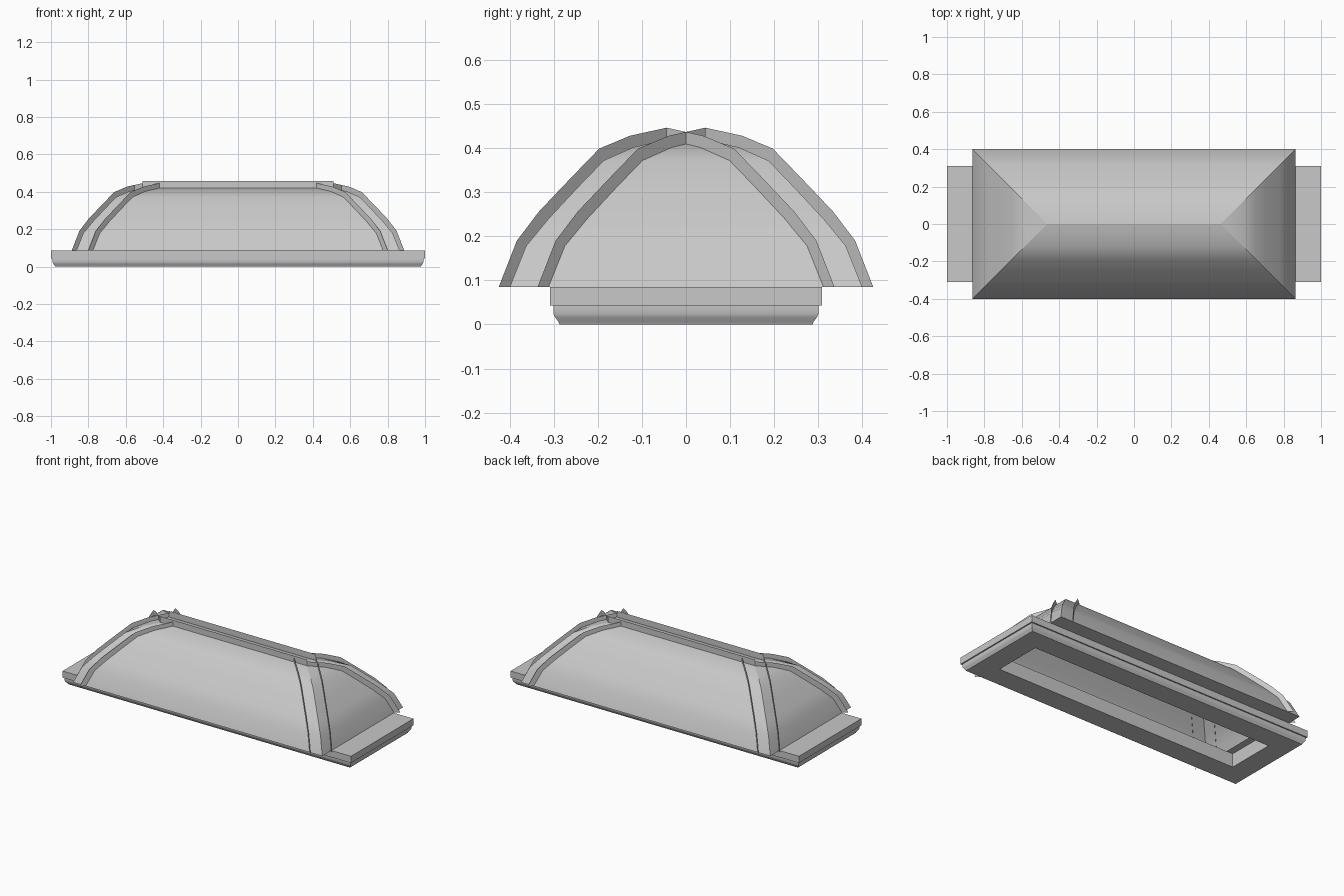
import bpy, bmesh

cube = bpy.data.objects.get("Cube")
if cube:
    bpy.data.objects.remove(cube, do_unlink=True)

GREY = (0.58, 0.58, 0.58, 1)
mat = bpy.data.materials.new("plain_grey")
mat.use_nodes = True
mat.diffuse_color = GREY
mat.node_tree.nodes["Principled BSDF"].inputs["Base Color"].default_value = GREY

RIDGE = 0.4645   # half length of the ridge
SHIFT = 0.088    # distance of each fin from the hip line
BASE_TOP = 0.085


def finish(name, bm):
    mesh = bpy.data.meshes.new(name)
    bm.to_mesh(mesh)
    bm.free()
    mesh.materials.append(mat)
    obj = bpy.data.objects.new(name, mesh)
    bpy.context.collection.objects.link(obj)
    return obj


def rect_ring(bm, hx, hy, z):
    return [bm.verts.new((sx * hx, sy * hy, z))
            for sx, sy in ((-1, -1), (1, -1), (1, 1), (-1, 1))]


def bridge(bm, low, high):
    for i in range(4):
        j = (i + 1) % 4
        bm.faces.new((low[i], low[j], high[j], high[i]))


# Base frame: moulded outside profile and a rectangular opening
profile = [(0, BASE_TOP), (0, .043), (.008, .043), (.008, .025), (.012, .016),
           (.019, .007), (.022, 0), (.155, 0), (.155, BASE_TOP)]
bm = bmesh.new()
rings = [rect_ring(bm, 1 - inset, .309 - inset, z) for inset, z in profile]
for a, b in zip(rings, rings[1:] + rings[:1]):
    bridge(bm, a, b)
bmesh.ops.recalc_face_normals(bm, faces=bm.faces)
frame = finish("base_frame", bm)
bpy.context.view_layer.objects.active = frame
frame.select_set(True)
bpy.ops.object.shade_smooth_by_angle()
frame.select_set(False)

# Curved hipped roof: (distance from ridge, height), from eaves to top
curve = [(.40, BASE_TOP), (.363, .178), (.312, .24), (.243, .314),
         (.187, .372), (.12, .402), (.044, .42)]
bm = bmesh.new()
rings = [rect_ring(bm, RIDGE + d, d, z) for d, z in curve]
for a, b in zip(rings, rings[1:]):
    bridge(bm, a, b)
left, right = [bm.verts.new((s * RIDGE, 0, .428)) for s in (-1, 1)]
a, b, c, d = rings[-1]
for face in ((a, b, right, left), (b, c, right), (c, d, left, right), (d, a, left)):
    bm.faces.new(face)
for face in bm.faces:
    face.smooth = True
# Hips and ridge stay crisp
for edge in bm.edges:
    u, v = edge.verts
    along_y = abs(u.co.x - v.co.x) < 1e-4
    along_x = abs(u.co.y - v.co.y) < 1e-4
    if not (along_x or along_y) or {u, v} == {left, right}:
        edge.smooth = False
# Flat lip under the overhanging eaves
lip = rect_ring(bm, .80, .30, BASE_TOP)
eaves = rect_ring(bm, RIDGE + .40, .40, BASE_TOP)
bridge(bm, lip, eaves)
finish("hipped_roof", bm)

# Thin upright fins on both sides of every hip
tips = [(.425, BASE_TOP), (.384, .19), (.334, .256), (.259, .335),
        (.197, .399), (.128, .428), (.044, .4466)]


def hip_fin(name, sx, sy, dx, dy):
    bm = bmesh.new()

    def point(d, z):
        return bm.verts.new((sx * (RIDGE + d - dx), sy * (d - dy), z))

    inner = [point(d - .008 * (z < .4), z - .008 * (z > .1)) for d, z in curve]
    outer = [point(d, z) for d, z in tips]
    for i in range(len(inner) - 1):
        bm.faces.new((inner[i], outer[i], outer[i + 1], inner[i + 1]))
    finish(name, bm)


for sx, side in ((1, "left"), (-1, "right")):
    for sy, end in ((-1, "front"), (1, "back")):
        hip_fin(f"{end}_{side}_long_side_fin", sx, sy, SHIFT, 0)
        hip_fin(f"{end}_{side}_end_fin", sx, sy, 0, SHIFT)

# Fins along the ridge
for y, side in ((-.044, "front"), (.044, "back")):
    bm = bmesh.new()
    bm.faces.new([bm.verts.new((x, y, z)) for x, z in
                  ((-.51, .412), (.51, .412), (.51, .458), (-.51, .458))])
    finish(f"{side}_ridge_fin", bm)
